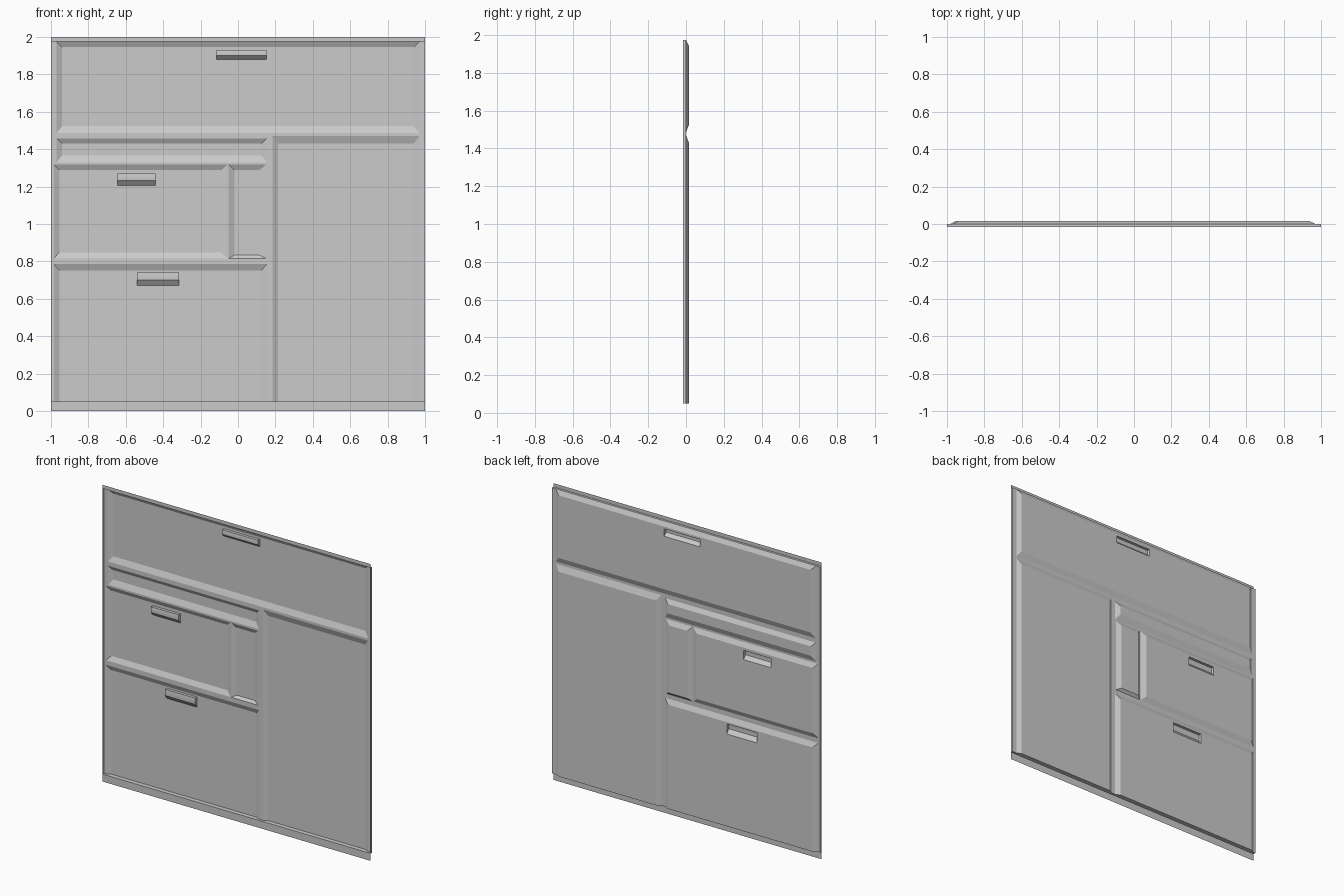
import bpy

if "Cube" in bpy.data.objects:
    bpy.data.objects.remove(bpy.data.objects["Cube"])

FRONT, MID, BACK = -0.015, 0.0, 0.015   # depths: flange, ridges, recessed panels
BASE, TOP = 0.05, 1.975

grey = bpy.data.materials.new("grey")
grey.diffuse_color = (0.6, 0.6, 0.6, 1)
grey.use_nodes = True
grey.node_tree.nodes["Principled BSDF"].inputs["Base Color"].default_value = grey.diffuse_color


def build(name, faces):
    """Mesh object from faces given as lists of points, shared points welded."""
    index, polys = {}, []
    for f in faces:
        polys.append([index.setdefault(tuple(round(c, 5) for c in p), len(index)) for p in f])
    mesh = bpy.data.meshes.new(name)
    mesh.from_pydata(list(index), [], polys)
    mesh.materials.append(grey)
    ob = bpy.data.objects.new(name, mesh)
    bpy.context.collection.objects.link(ob)
    return ob


def rect(x0, x1, z0, z1, y):
    return [(x0, y, z0), (x1, y, z0), (x1, y, z1), (x0, y, z1)]


def ring(a, b):
    """Quads joining two four-sided loops, skipping collapsed ones."""
    quads = []
    for i in range(4):
        j = (i + 1) % 4
        quads.append([a[i], a[j], b[j], b[i]])
    return quads


# name: outer (x0, x1, z0, z1), inner (x0, x1, z0, z1), handle hole
PANELS = {
    "top_panel": ((-.97, .97, 1.486, TOP), (-.94, .94, 1.523, 1.945), (-.115, .152, 1.88, 1.93)),
    "strip_panel": ((-.97, .155, 1.33, 1.457), (-.94, .125, 1.367, 1.43), None),
    "drawer_panel": ((-.985, -.055, .816, 1.318), (-.955, -.09, .848, 1.288), (-.645, -.44, 1.207, 1.269)),
    "narrow_panel": ((-.05, .15, .816, 1.318), (-.02, .115, .833, 1.288), None),
    "lower_panel": ((-.985, .155, BASE, .785), (-.955, .125, BASE, .752), (-.54, -.315, .672, .741)),
    "door_panel": ((.185, .97, BASE, 1.47), (.215, .94, BASE, 1.43), None),
}

# recessed panels with bevelled borders and pressed-out handles
for name, (outer, inner, hole) in PANELS.items():
    o, n = rect(*outer, MID), rect(*inner, BACK)
    faces = ring(o, n)
    if hole:
        faces += ring(n, rect(*hole, BACK))
        x0, x1, z0, z1 = hole
        h = z1 - z0
        prof = [(BACK, z0), (-.006, z0 + .4 * h), (-.006, z0 + .68 * h), (-.004, z1), (BACK, z1)]
        grip = [[(x0, *a), (x1, *a), (x1, *b), (x0, *b)] for a, b in zip(prof, prof[1:])]
        grip += [[(x0, *p) for p in prof], [(x1, *p) for p in reversed(prof)]]
        build(name.replace("panel", "handle"), grip)
    else:
        faces.append(n)
    build(name, faces)

# ridge lattice: everything on the middle plane that is not a panel
outers = [p[0] for p in PANELS.values()]
xs = sorted({-1, 1} | {v for o in outers for v in o[:2]})
zs = sorted({BASE, TOP} | {v for o in outers for v in o[2:]})
lattice = []
for x0, x1 in zip(xs, xs[1:]):
    for z0, z1 in zip(zs, zs[1:]):
        cx, cz = (x0 + x1) / 2, (z0 + z1) / 2
        if not any(o[0] < cx < o[1] and o[2] < cz < o[3] for o in outers):
            lattice.append(rect(x0, x1, z0, z1, MID))
build("ridge_frame", lattice)

# side returns
for side, s in (("left", -1), ("right", 1)):
    f = [(s, FRONT, BASE), (s, MID, BASE), (s, MID, TOP), (s, FRONT, TOP)]
    build(side + "_return", [f if s > 0 else f[::-1]])

# top and bottom flanges with their ledges
build("top_flange", [
    rect(-1, 1, TOP, 2, FRONT),
    [(-1, FRONT, TOP), (1, FRONT, TOP), (1, MID, TOP), (-1, MID, TOP)]])
build("bottom_flange", [
    rect(-1, 1, 0, BASE, FRONT),
    [(-1, FRONT, BASE), (1, FRONT, BASE), (1, MID, BASE), (-1, MID, BASE)]])
